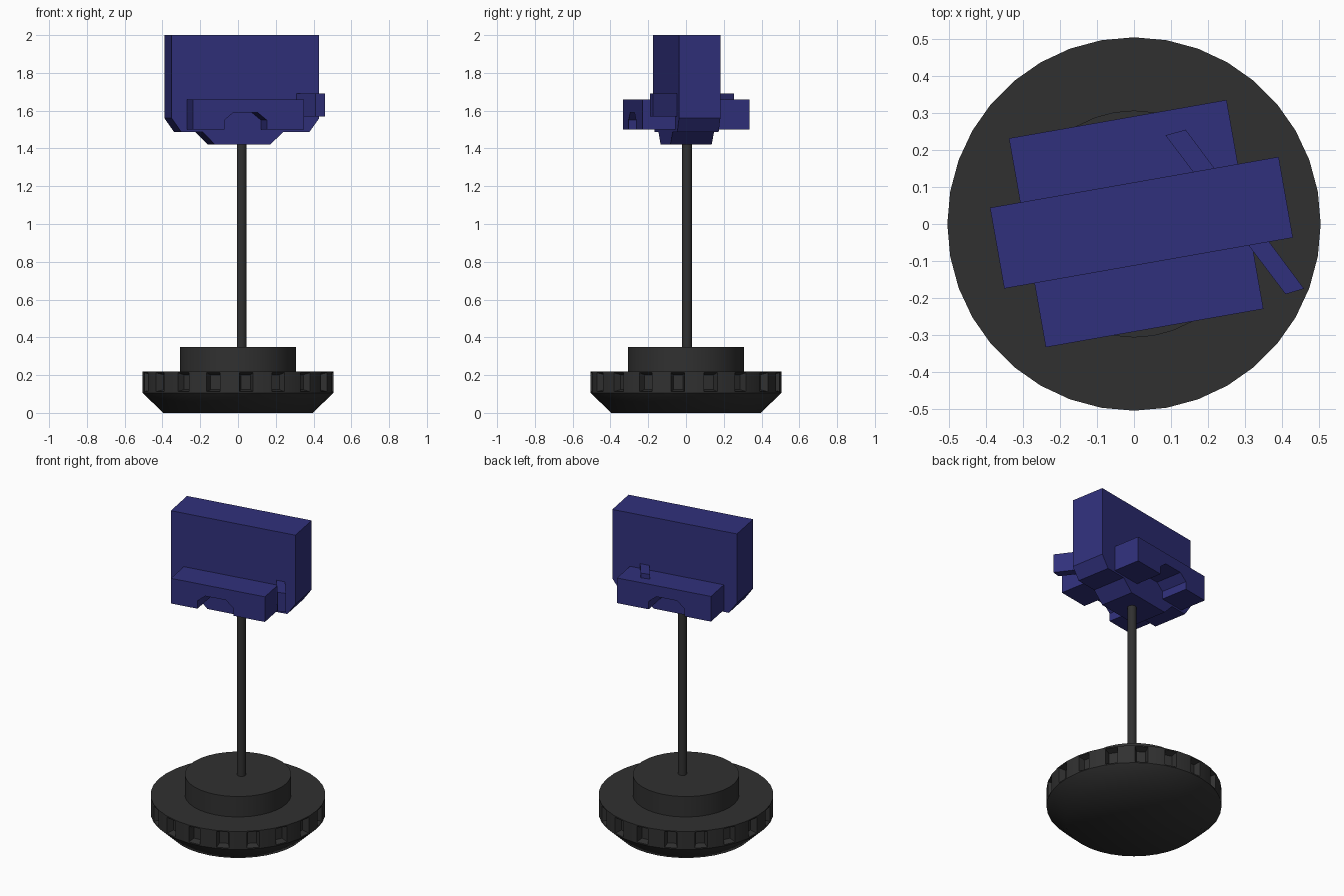
import bpy, bmesh, math
from mathutils import Matrix

cube = bpy.data.objects.get("Cube")
if cube:
    bpy.data.objects.remove(cube, do_unlink=True)


def make_material(name, color):
    mat = bpy.data.materials.new(name)
    mat.use_nodes = True
    mat.diffuse_color = color
    mat.node_tree.nodes["Principled BSDF"].inputs["Base Color"].default_value = color
    return mat


dark = make_material("charcoal", (0.03, 0.03, 0.03, 1))
blue = make_material("navy blue", (0.03, 0.03, 0.2, 1))


def finish(bm, name, mat, smooth=None):
    bmesh.ops.recalc_face_normals(bm, faces=bm.faces)
    mesh = bpy.data.meshes.new(name)
    bm.to_mesh(mesh)
    bm.free()
    mesh.materials.append(mat)
    obj = bpy.data.objects.new(name, mesh)
    bpy.context.collection.objects.link(obj)
    if smooth:
        bpy.ops.object.select_all(action="DESELECT")
        obj.select_set(True)
        bpy.context.view_layer.objects.active = obj
        bpy.ops.object.shade_smooth_by_angle(angle=math.radians(smooth))
    return obj


def prism(name, points, offset, mat):
    """Extrude a closed outline along an offset vector."""
    bm = bmesh.new()
    face = bm.faces.new([bm.verts.new(p) for p in points])
    res = bmesh.ops.extrude_face_region(bm, geom=[face], use_keep_orig=True)
    verts = [g for g in res["geom"] if isinstance(g, bmesh.types.BMVert)]
    bmesh.ops.translate(bm, vec=offset, verts=verts)
    return finish(bm, name, mat)


def lathe(name, profile, sides, mat, center=(0, 0), notches=False):
    """Stack rings of (radius, height) into a capped round body."""
    bm = bmesh.new()
    rings = []
    for r, z in profile:
        angles = [math.tau * i / sides for i in range(sides)]
        rings.append([bm.verts.new((center[0] + r * math.cos(a),
                                    center[1] + r * math.sin(a), z)) for a in angles])
    walls = []
    for low, high in zip(rings, rings[1:]):
        walls.append([bm.faces.new((low[i], low[(i + 1) % sides],
                                    high[(i + 1) % sides], high[i])) for i in range(sides)])
    bm.faces.new(rings[0][::-1])
    bm.faces.new(rings[-1])
    if notches:
        # tapered pockets in every second rim face
        bm.normal_update()
        pockets = walls[1][1::2]
        bmesh.ops.inset_individual(bm, faces=pockets, thickness=0.01)
        bmesh.ops.inset_individual(bm, faces=pockets, thickness=0.016, depth=-0.04)
    return finish(bm, name, mat, 45)


# Round base, raised disc and post
lathe("base_wheel", [(0.395, 0), (0.505, 0.105), (0.505, 0.22)], 36, dark, notches=True)
lathe("base_disc", [(0.307, 0.215), (0.307, 0.35)], 36, dark)
lathe("post", [(0.026, 0.34), (0.026, 1.43)], 16, dark, center=(0.02, 0.006))

# Head parts share one turn about the post
turn = Matrix.Rotation(math.radians(10), 4, "Z")

slab = [(-0.376, 2), (-0.376, 1.56), (-0.325, 1.488), (-0.21, 1.488), (-0.143, 1.42),
        (0.153, 1.42), (0.225, 1.488), (0.365, 1.488), (0.417, 1.56), (0.417, 2)]
body = prism("head_slab", [(u, -0.111, z) for u, z in slab], (0, 0.222, 0), blue)
body.matrix_world = turn

# Side blocks with a chamfered arch underneath
block = [(-0.293, 1.66), (-0.293, 1.5), (-0.124, 1.5), (-0.124, 1.55), (-0.075, 1.59),
         (0.055, 1.59), (0.104, 1.55), (0.104, 1.5), (0.305, 1.5), (0.305, 1.66)]
for name, start, depth in (("front_block", -0.287, 0.18), ("back_block", 0.287, -0.18)):
    obj = prism(name, [(u, start, z) for u, z in block], (0, depth, 0), blue)
    obj.matrix_world = turn

# Slanted bar running through the slab
bar = [(0.085, 0.24), (0.14, 0.255), (0.46, -0.175), (0.41, -0.19)]
prism("cross_bar", [(x, y, 1.57) for x, y in bar], (0, 0, 0.12), blue)
